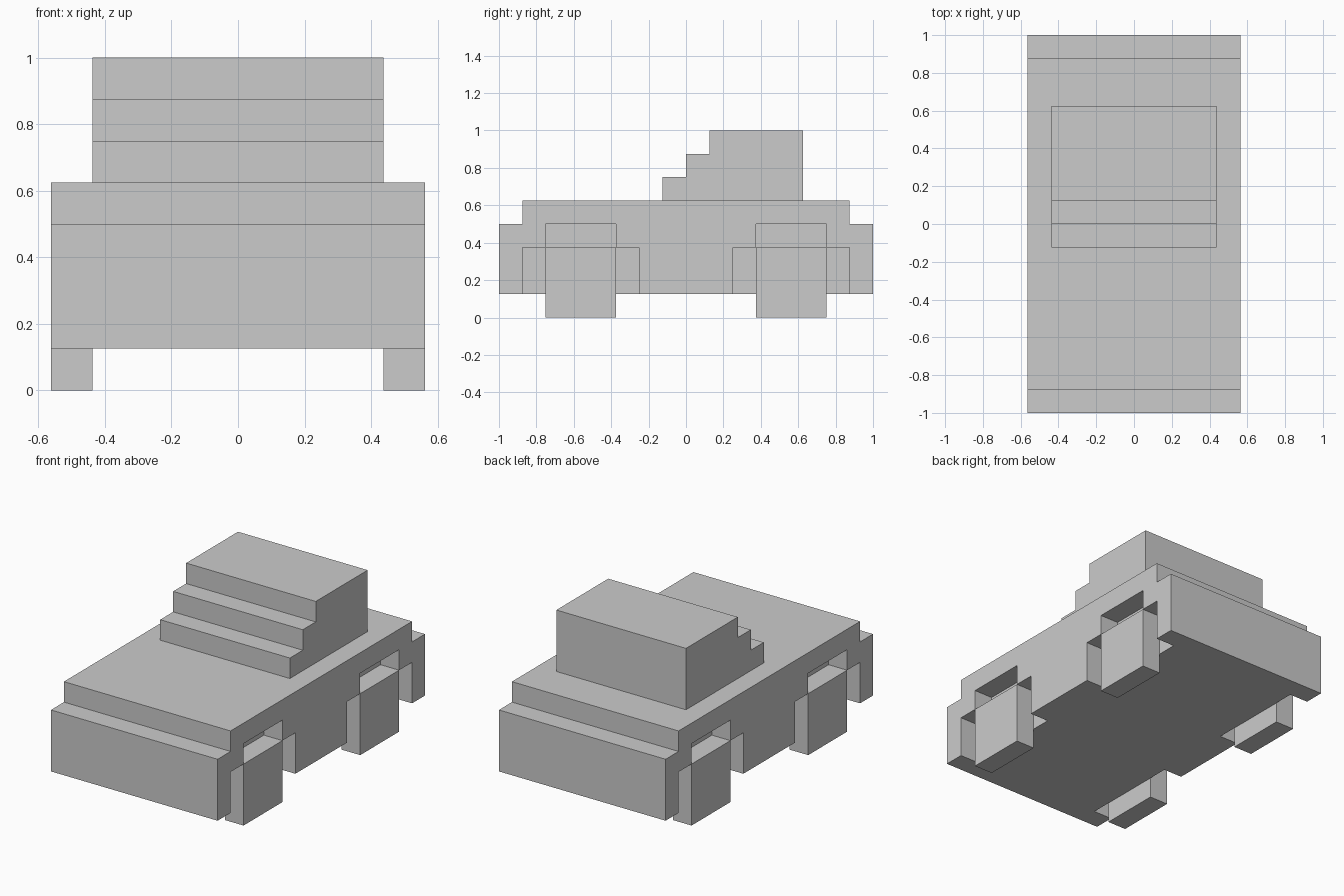
import bpy, bmesh

if "Cube" in bpy.data.objects:
    bpy.data.objects.remove(bpy.data.objects["Cube"])

U = 0.125  # block size


def extrude_profile(name, profile, x0, x1):
    """Extrude a (y, z) outline along x, all in block units."""
    bm = bmesh.new()
    face = bm.faces.new([bm.verts.new((x0 * U, y * U, z * U)) for y, z in profile])
    new = bmesh.ops.extrude_face_region(bm, geom=[face])["geom"]
    verts = [v for v in new if isinstance(v, bmesh.types.BMVert)]
    bmesh.ops.translate(bm, verts=verts, vec=((x1 - x0) * U, 0, 0))
    bmesh.ops.recalc_face_normals(bm, faces=bm.faces)
    mesh = bpy.data.meshes.new(name)
    bm.to_mesh(mesh)
    bm.free()
    obj = bpy.data.objects.new(name, mesh)
    bpy.context.collection.objects.link(obj)
    return obj


# Body with stepped bonnet and boot ends
body = extrude_profile("body", [(-8, 1), (8, 1), (8, 4), (7, 4), (7, 5),
                                (-7, 5), (-7, 4), (-8, 4)], -4.5, 4.5)

# Cabin with stepped windscreen
extrude_profile("cabin", [(-1, 5), (5, 5), (5, 8), (1, 8), (1, 7),
                          (0, 7), (0, 6), (-1, 6)], -3.5, 3.5)

for end, cy in (("front", -4.5), ("rear", 4.5)):
    for side, x0, x1, c0, c1 in (("left", -4.5, -3.5, -6, -3.5),
                                 ("right", 3.5, 4.5, 3.5, 6)):
        # Stepped wheel arch cut into the body side
        arch = [(-2.5, 0), (2.5, 0), (2.5, 3), (1.5, 3), (1.5, 4),
                (-1.5, 4), (-1.5, 3), (-2.5, 3)]
        cutter = extrude_profile(f"{end}_{side}_arch_cutter",
                                 [(cy + y, z) for y, z in arch], c0, c1)
        cutter.hide_render = True
        cutter.hide_set(True)
        cut = body.modifiers.new(f"{end}_{side}_arch", "BOOLEAN")
        cut.operation = "DIFFERENCE"
        cut.solver = "EXACT"
        cut.object = cutter

        # Block wheel
        extrude_profile(f"{end}_{side}_wheel",
                        [(cy - 1.5, 0), (cy + 1.5, 0), (cy + 1.5, 3), (cy - 1.5, 3)],
                        x0, x1)
